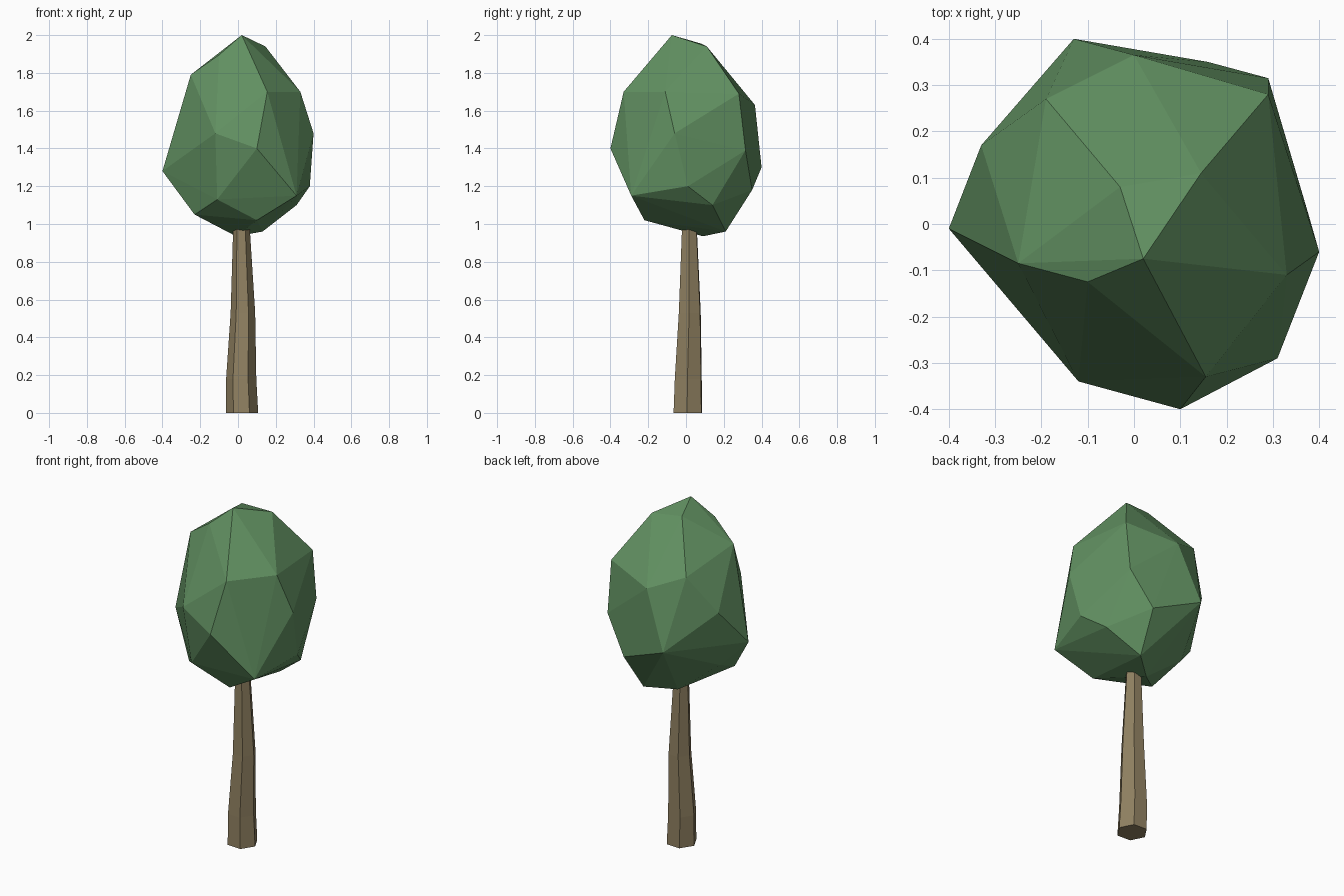
import bpy, bmesh
from math import cos, sin, radians


def finish(bm, name, color):
    bmesh.ops.recalc_face_normals(bm, faces=bm.faces[:])
    mesh = bpy.data.meshes.new(name)
    bm.to_mesh(mesh)
    bm.free()
    mat = bpy.data.materials.new(name)
    mat.diffuse_color = (*color, 1)
    mesh.materials.append(mat)
    bpy.context.collection.objects.link(bpy.data.objects.new(name, mesh))


# Trunk: six-sided rings (centre x, centre y, z, radius), leaning and tapering
bm = bmesh.new()
rings = []
for cx, cy, z, r in [(0.022, 0.01, 0, 0.085), (0.017, 0.012, 0.18, 0.08),
                     (0.026, 0.02, 0.53, 0.065), (0.018, 0.018, 1.0, 0.043)]:
    rings.append([bm.verts.new((cx + r * cos(radians(60 * i - 3)),
                                cy + r * sin(radians(60 * i - 3)), z))
                  for i in range(6)])
for a, b in zip(rings, rings[1:]):
    for i in range(6):
        j = (i + 1) % 6
        bm.faces.new((a[i], a[j], b[j], b[i]))
bm.faces.new(rings[0][::-1])
bm.faces.new(rings[-1])
finish(bm, "trunk", (0.28, 0.22, 0.12))

# Crown: faceted hull around irregular corner points, top to bottom
corners = [
    (0.02, -0.075, 2.0), (-0.03, 0.08, 1.955), (0.145, 0.11, 1.94),
    (-0.10, -0.125, 1.895), (-0.25, -0.085, 1.79),
    (-0.19, 0.27, 1.71), (0.155, -0.33, 1.70), (0.33, -0.11, 1.70),
    (0.29, 0.28, 1.69), (0.0, 0.365, 1.63),
    (-0.33, 0.17, 1.50), (0.40, -0.06, 1.48), (-0.12, -0.34, 1.48),
    (0.10, -0.40, 1.40), (0.29, 0.315, 1.39),
    (-0.13, 0.40, 1.30), (-0.40, -0.01, 1.28),
    (0.38, 0.01, 1.20), (0.16, 0.35, 1.18), (0.31, -0.29, 1.15),
    (-0.27, 0.07, 1.14), (-0.11, -0.275, 1.13), (0.31, 0.14, 1.10),
    (-0.23, -0.125, 1.05), (0.10, -0.22, 1.02),
    (0.13, 0.21, 0.96), (-0.01, 0.09, 0.935)]
bm = bmesh.new()
for p in corners:
    bm.verts.new(p)
bmesh.ops.convex_hull(bm, input=bm.verts[:])
bmesh.ops.delete(bm, geom=[v for v in bm.verts if not v.link_faces], context='VERTS')
finish(bm, "crown", (0.12, 0.28, 0.12))
